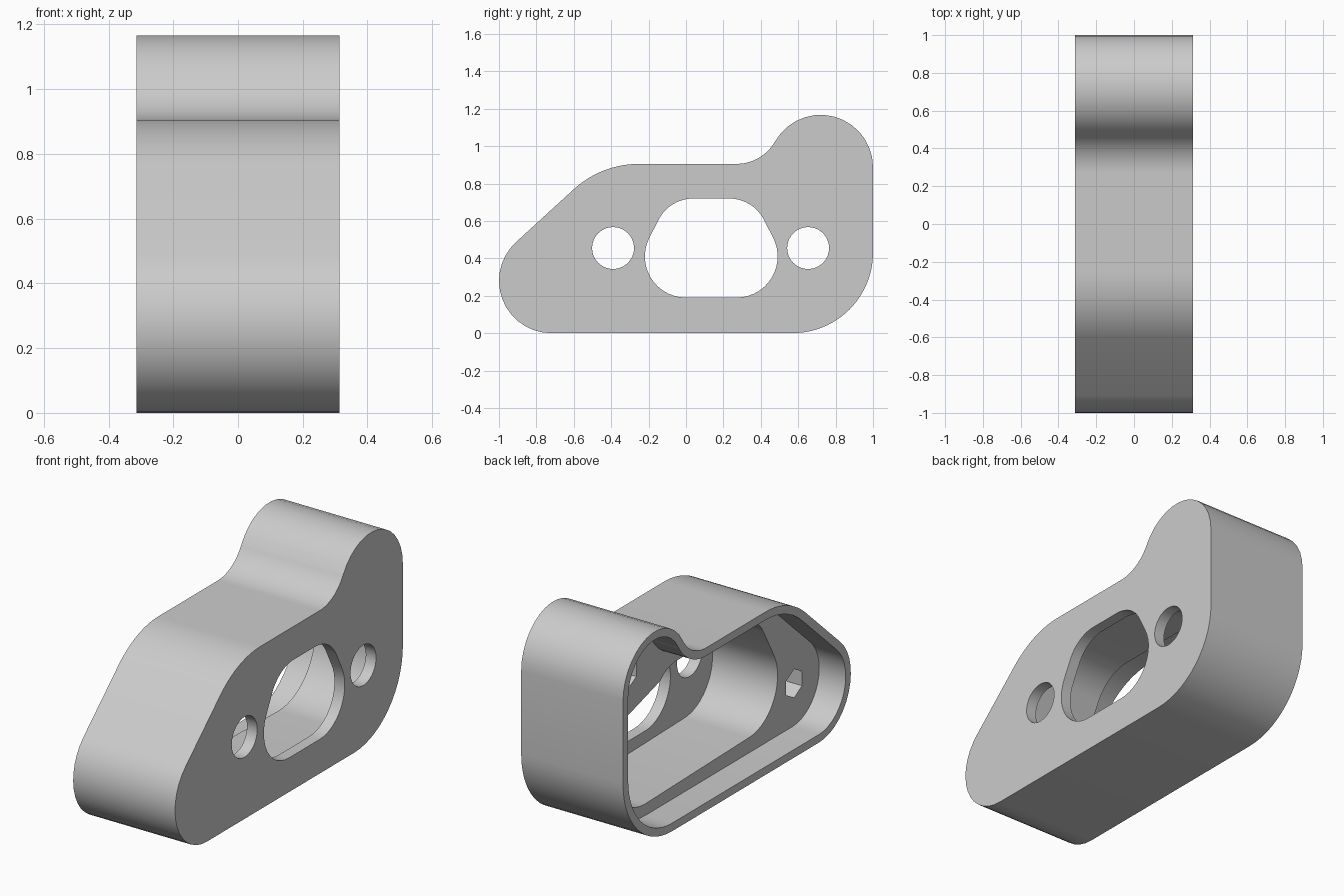
import bpy, bmesh
from math import cos, sin, radians

if "Cube" in bpy.data.objects:
    bpy.data.objects.remove(bpy.data.objects["Cube"])


def arcs(rows, inset=0.0, steps=14):
    """Outline in y,z from tangent arcs (cy, cz, r, start, end); r < 0 is a concave arc."""
    pts = []
    for cy, cz, r, a, b in rows:
        rad = abs(r) - inset if r > 0 else abs(r) + inset
        for i in range(steps + 1):
            t = radians(a + (b - a) * i / steps)
            pts.append((cy + rad * cos(t), cz + rad * sin(t)))
    return pts


def disc(cy, cz, r, n, turn=90):
    return [(cy + r * cos(radians(turn + 360 * i / n)),
             cz + r * sin(radians(turn + 360 * i / n))) for i in range(n)]


def extrude(name, pts, x0, x1):
    bm = bmesh.new()
    face = bm.faces.new([bm.verts.new((x0, y, z)) for y, z in pts])
    new = bmesh.ops.extrude_face_region(bm, geom=[face])["geom"]
    bmesh.ops.translate(bm, vec=(x1 - x0, 0, 0),
                        verts=[v for v in new if isinstance(v, bmesh.types.BMVert)])
    bmesh.ops.recalc_face_normals(bm, faces=bm.faces)
    me = bpy.data.meshes.new(name)
    bm.to_mesh(me)
    bm.free()
    ob = bpy.data.objects.new(name, me)
    bpy.context.collection.objects.link(ob)
    return ob


def cut(body, pts, x0, x1):
    tool = extrude("cutter", pts, x0, x1)
    tool.hide_render = True
    bpy.context.view_layer.objects.active = body
    mod = body.modifiers.new("cut", "BOOLEAN")
    mod.operation, mod.solver, mod.object = "DIFFERENCE", "EXACT", tool
    bpy.ops.object.modifier_apply(modifier=mod.name)
    bpy.data.objects.remove(tool)


HALF, LEDGE, PLATE, WALL = 0.313, -0.15, 0.25, 0.045

outline = [(-0.72, 0.28, 0.28, 270, 132), (-0.25, 0.385, 0.52, 132, 90),
           (0.27, 1.142, -0.237, -90, -29.5), (0.72, 0.887, 0.28, 150.5, 0),
           (0.57, 0.43, 0.43, 0, -90)]
pocket = [(-0.34, 0.38, 0.25, 270, 150), (-0.24, 0.54, 0.26, 150, 90),
          (0.30, 0.60, 0.20, 90, 45), (0.69, 0.46, 0.20, 75, 0),
          (0.57, 0.43, 0.32, 0, -90)]
window = [(0.0, 0.41, 0.22, 270, 150), (0.04, 0.51, 0.21, 150, 90),
          (0.23, 0.51, 0.21, 90, 30), (0.27, 0.41, 0.22, 30, -90)]

# Housing body with stepped cavity open towards -x
housing = extrude("housing", arcs(outline), -HALF, HALF)
cut(housing, arcs(outline, WALL), -HALF - 0.1, LEDGE)
cut(housing, arcs(pocket), LEDGE - 0.1, PLATE)

# Window and two round holes through the face plate
cut(housing, arcs(window), PLATE - 0.1, HALF + 0.1)
for y in (-0.39, 0.653):
    cut(housing, disc(y, 0.455, 0.112, 40), PLATE - 0.1, HALF + 0.1)

# Blind hexagonal screw holes in the ledge
for y, z in ((-0.735, 0.28), (0.72, 0.887)):
    cut(housing, disc(y, z, 0.08, 6), LEDGE - 0.1, 0.15)

bpy.ops.object.select_all(action="DESELECT")
housing.select_set(True)
bpy.context.view_layer.objects.active = housing
bpy.ops.object.shade_smooth_by_angle(angle=radians(30))
